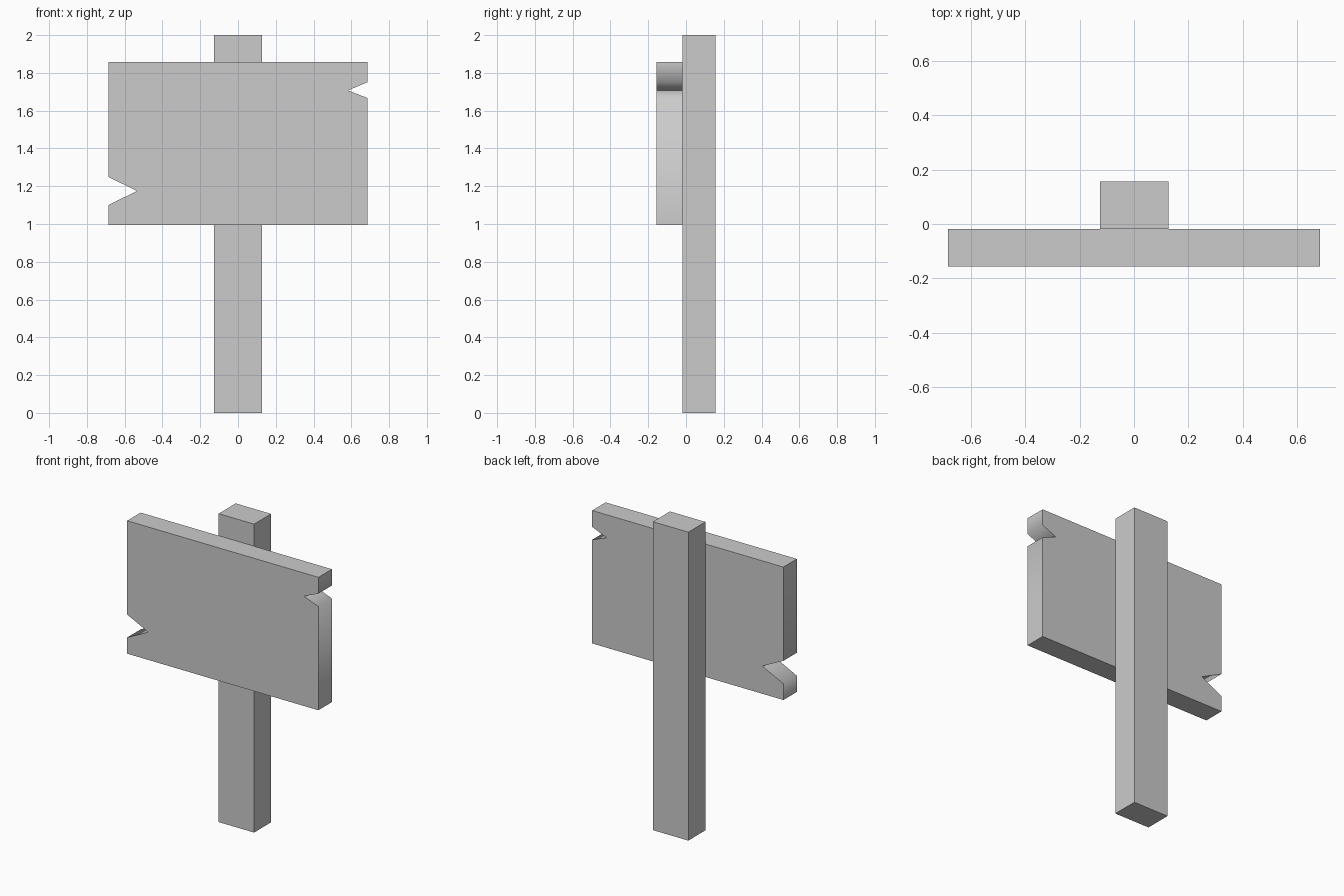
import bpy, math

if "Cube" in bpy.data.objects:
    bpy.data.objects.remove(bpy.data.objects["Cube"])


def extrude_profile(name, profile, y_front, y_back):
    """Solid from an anticlockwise (x, z) outline, extruded along y."""
    n = len(profile)
    verts = [(x, y, z) for y in (y_front, y_back) for x, z in profile]
    faces = [tuple(range(n)), tuple(reversed(range(n, 2 * n)))]
    for i in range(n):
        j = (i + 1) % n
        faces.append((j, i, i + n, j + n))
    mesh = bpy.data.meshes.new(name)
    mesh.from_pydata(verts, [], faces)
    obj = bpy.data.objects.new(name, mesh)
    bpy.context.collection.objects.link(obj)
    return obj


BACK, JOINT, FRONT = 0.156, -0.018, -0.156
HALF_W, BOTTOM, TOP = 0.686, 0.995, 1.857

# Upright post
post = extrude_profile(
    "post", [(-0.126, 0), (0.128, 0), (0.128, 2), (-0.126, 2)], JOINT, BACK)

# Sign board with a split in each end
right_notch = [(HALF_W, 1.667), (0.582, 1.707), (HALF_W, 1.751)]
left_notch = [(-HALF_W, 1.249), (-0.535, 1.175), (-HALF_W, 1.10)]
outline = ([(-HALF_W, BOTTOM), (HALF_W, BOTTOM)] + right_notch
           + [(HALF_W, TOP), (-HALF_W, TOP)] + left_notch)
board = extrude_profile("sign_board", outline, FRONT, JOINT)

# Soft shading around the notch lips, square edges stay sharp
bpy.ops.object.select_all(action='DESELECT')
board.select_set(True)
bpy.context.view_layer.objects.active = board
bpy.ops.object.shade_smooth_by_angle(angle=math.radians(75))
